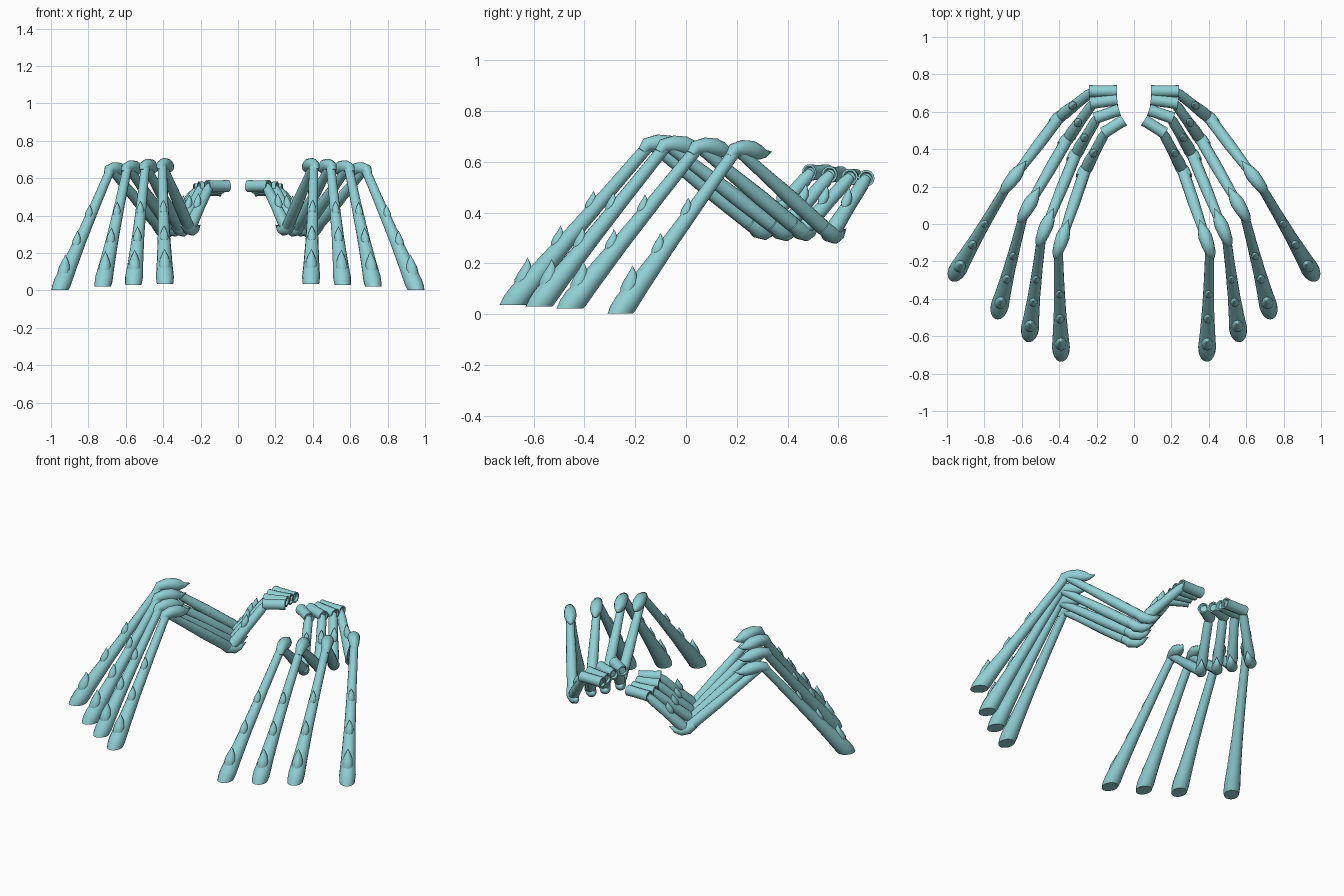
import bpy, bmesh, math
from mathutils import Vector

if "Cube" in bpy.data.objects:
    bpy.data.objects.remove(bpy.data.objects["Cube"])

UP = Vector((0, 0, 1))
teal = bpy.data.materials.new("pale teal")
teal.use_nodes = True
colour = (0.28, 0.63, 0.66, 1)
teal.diffuse_color = colour
teal.node_tree.nodes["Principled BSDF"].inputs["Base Color"].default_value = colour


def side_of(axis):
    return axis.cross(UP).normalized()


def add_loft(bm, pts, radii, side, axis=None, sides=14):
    """Skin circular rings along a path; a zero radius makes a point."""
    rings = []
    for i, (p, r) in enumerate(zip(pts, radii)):
        t = axis or (pts[min(i + 1, len(pts) - 1)] - pts[max(i - 1, 0)])
        n = side.cross(t).normalized()
        count = sides if r > 0 else 1
        rings.append([bm.verts.new(p + r * (math.cos(a) * side + math.sin(a) * n))
                      for a in (2 * math.pi * k / sides for k in range(count))])
    for a, b in zip(rings, rings[1:]):
        for k in range(sides):
            j = (k + 1) % sides
            if len(b) == 1:
                bm.faces.new((a[k], a[j], b[0]))
            else:
                bm.faces.new((a[k], a[j], b[j], b[k]))
    for ring in (rings[0], rings[-1]):
        if len(ring) > 1:
            bm.faces.new(ring)


def finish(name, bm):
    """Make a smooth object, mirrored to the other side."""
    bmesh.ops.recalc_face_normals(bm, faces=bm.faces)
    mesh = bpy.data.meshes.new(name)
    bm.to_mesh(mesh)
    bm.free()
    mesh.materials.append(teal)
    ob = bpy.data.objects.new(name, mesh)
    bpy.context.collection.objects.link(ob)
    bpy.ops.object.select_all(action='DESELECT')
    ob.select_set(True)
    bpy.context.view_layer.objects.active = ob
    bpy.ops.object.shade_smooth_by_angle(angle=math.radians(45))
    mod = ob.modifiers.new("mirror", 'MIRROR')
    mod.use_mirror_merge = False


def segment(name, a, b, profile, cut_z=None):
    """Straight limb with (position, radius) stations, optionally cut flat."""
    bm = bmesh.new()
    axis = (b - a).normalized()
    add_loft(bm, [a.lerp(b, t) for t, r in profile], [r for t, r in profile],
             side_of(axis), axis)
    if cut_z is not None:
        geom = bm.verts[:] + bm.edges[:] + bm.faces[:]
        cut = bmesh.ops.bisect_plane(bm, geom=geom, plane_co=(0, 0, cut_z),
                                     plane_no=(0, 0, -1), clear_outer=True)
        edges = [e for e in cut["geom_cut"] if isinstance(e, bmesh.types.BMEdge)]
        bmesh.ops.contextual_create(bm, geom=edges)
    finish(name, bm)


def horn(name, base, along, stations):
    """Curved spike; stations are (along, up, radius)."""
    bm = bmesh.new()
    add_loft(bm, [base + along * s + UP * h for s, h, r in stations],
             [r for s, h, r in stations], side_of(along))
    finish(name, bm)


def thorns(name, a, b, spots):
    """Low hooked barbs on the upper face, swelling out and pointing to the root."""
    bm = bmesh.new()
    axis = (b - a).normalized()
    side = side_of(axis)
    n = side.cross(axis)
    shape = [(1.0, -0.1, 0.2), (0.5, 0.08, 0.4), (0.1, 0.2, 0.38),
             (-0.25, 0.38, 0.24), (-0.48, 0.55, 0.1), (-0.62, 0.7, 0)]
    for t, size, lift in spots:
        base = a.lerp(b, t) + n * lift
        add_loft(bm, [base + (axis * s + n * h) * size for s, h, r in shape],
                 [r * size for s, h, r in shape], -side, sides=12)
    finish(name, bm)


KNEE_HORN = [(-0.035, -0.03, 0.018), (-0.015, -0.005, 0.028), (0.03, 0.002, 0.034),
             (0.075, -0.004, 0.037), (0.11, -0.013, 0.03), (0.14, -0.018, 0.016),
             (0.175, -0.01, 0)]
ELBOW_HORN = [(-0.05, 0.03, 0.024), (-0.01, 0.003, 0.034), (0.03, -0.008, 0.03),
              (0.06, -0.002, 0.019), (0.1, 0.022, 0)]

# Joints of each leg: hub inner, hub outer, elbow, knee, foot
LEGS = {
    "rear": [(0.09, 0.71, 0.535), (0.24, 0.71, 0.535), (0.40, 0.57, 0.315),
             (0.68, 0.20, 0.65), (0.955, -0.265, 0.003)],
    "mid_rear": [(0.09, 0.665, 0.54), (0.235, 0.645, 0.54), (0.355, 0.455, 0.325),
                 (0.59, 0.05, 0.66), (0.725, -0.465, 0.022)],
    "mid_front": [(0.08, 0.61, 0.55), (0.21, 0.565, 0.55), (0.31, 0.375, 0.325),
                  (0.495, -0.075, 0.668), (0.56, -0.587, 0.03)],
    "front": [(0.055, 0.555, 0.558), (0.165, 0.485, 0.558), (0.26, 0.29, 0.33),
              (0.405, -0.14, 0.672), (0.39, -0.69, 0.035)],
}

for leg, joints in LEGS.items():
    inner, outer, elbow, knee, foot = map(Vector, joints)
    back = elbow - knee
    back.z = 0
    back.normalize()
    inward = (back + Vector((-0.4, 0, 0))).normalized()

    # Hollow-ended hub roller
    segment(leg + "_hub", inner, outer,
            [(0.08, 0.02), (0, 0.025), (0, 0.033), (0.25, 0.031),
             (0.75, 0.031), (1, 0.033), (1, 0.025), (0.94, 0.02)])
    # Upper limb, dropping to the elbow
    segment(leg + "_upper_limb", outer - (outer - inner) * 0.12, elbow,
            [(0, 0.02), (0.12, 0.027), (0.5, 0.028), (0.85, 0.033), (1, 0.026)])
    thorns(leg + "_upper_thorn", outer, elbow, [(0.42, 0.05, 0.016)])
    # Elbow with inward spike
    horn(leg + "_elbow_spike", elbow, inward, ELBOW_HORN)
    # Middle limb, rising to the knee
    segment(leg + "_middle_limb", elbow, knee,
            [(-0.02, 0.022), (0.06, 0.031), (0.4, 0.031), (0.75, 0.025), (1, 0.023)])
    # Knee with backward spike
    horn(leg + "_knee_spike", knee, back, KNEE_HORN)
    # Lower limb, flaring to a flat-cut foot with a narrowed toe
    segment(leg + "_lower_limb", knee, foot,
            [(0, 0.024), (0.3, 0.027), (0.6, 0.033), (0.83, 0.042),
             (0.94, 0.048), (0.99, 0.045), (1.04, 0.034), (1.09, 0.018)], cut_z=foot.z)
    thorns(leg + "_lower_thorns", knee, foot,
           [(0.38, 0.05, 0.014), (0.61, 0.058, 0.017), (0.84, 0.08, 0.018)])
